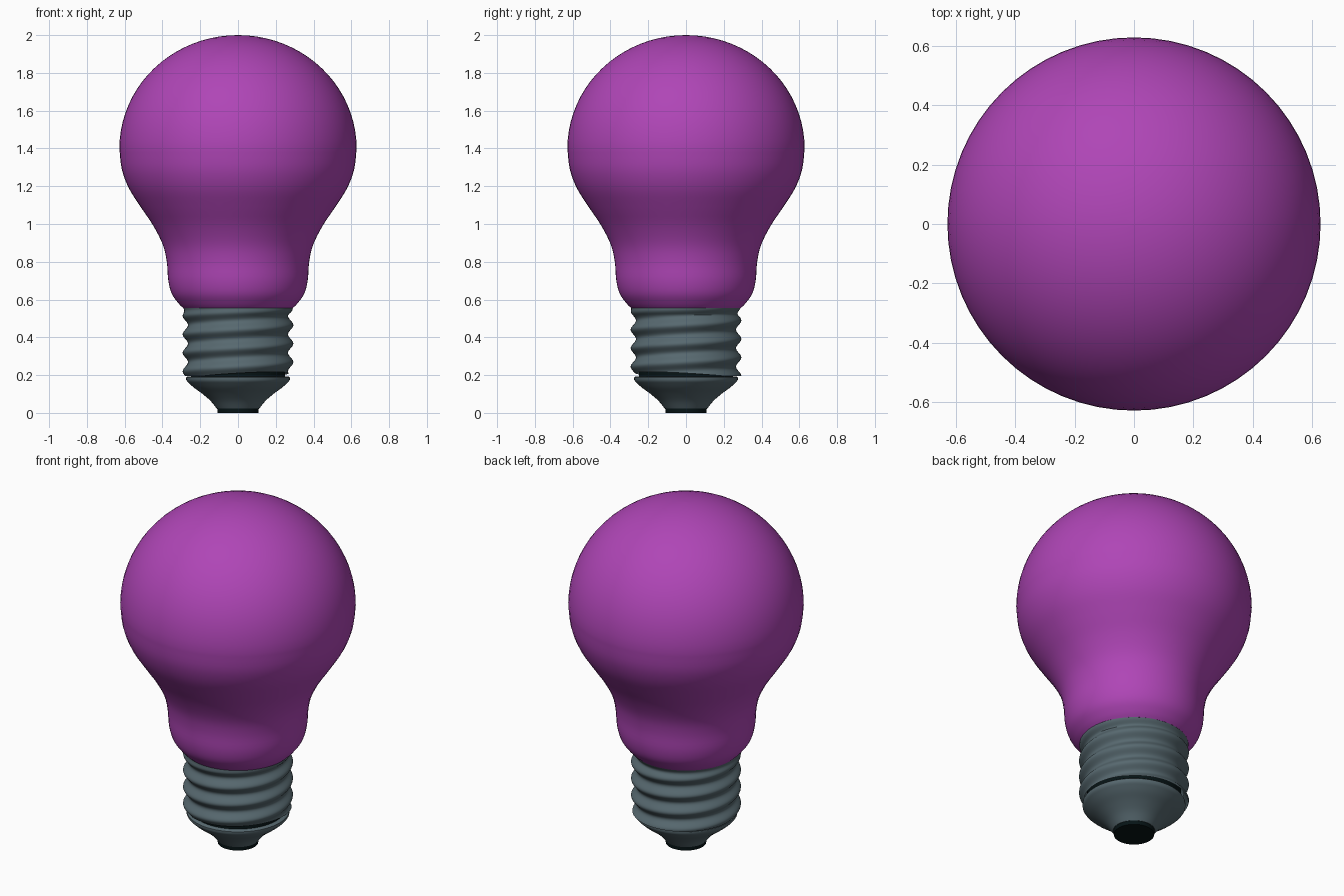
import bpy, bmesh, math
from mathutils import Vector

SEGMENTS = 64

cube = bpy.data.objects.get("Cube")
if cube:
    bpy.data.objects.remove(cube, do_unlink=True)


def make_material(name, rgb):
    mat = bpy.data.materials.new(name)
    mat.use_nodes = True
    color = (*rgb, 1.0)
    mat.diffuse_color = color
    mat.node_tree.nodes["Principled BSDF"].inputs["Base Color"].default_value = color
    return mat


def surface(name, rows, point, mat, caps=True):
    """Closed-around surface: point(row, angle) gives (radius, height)."""
    bm = bmesh.new()
    rings = []
    for row in range(rows):
        ring = []
        for s in range(SEGMENTS):
            a = math.tau * s / SEGMENTS
            r, z = point(row, a)
            ring.append(bm.verts.new((r * math.cos(a), r * math.sin(a), z)))
        rings.append(ring)
    for low, high in zip(rings, rings[1:]):
        for s in range(SEGMENTS):
            n = (s + 1) % SEGMENTS
            bm.faces.new((low[s], low[n], high[n], high[s]))
    if caps:
        bm.faces.new(rings[0][::-1])
        bm.faces.new(rings[-1])
    bmesh.ops.remove_doubles(bm, verts=bm.verts, dist=0.0001)
    bmesh.ops.recalc_face_normals(bm, faces=bm.faces)
    mesh = bpy.data.meshes.new(name)
    bm.to_mesh(mesh)
    bm.free()
    obj = bpy.data.objects.new(name, mesh)
    bpy.context.collection.objects.link(obj)
    mesh.materials.append(mat)
    bpy.ops.object.select_all(action='DESELECT')
    obj.select_set(True)
    bpy.context.view_layer.objects.active = obj
    bpy.ops.object.shade_smooth_by_angle(angle=math.radians(40))
    return obj


def lathe(name, profile, mat):
    return surface(name, len(profile), lambda row, a: profile[row], mat)


def smooth_curve(points, steps=4):
    """Catmull-Rom curve through the profile points."""
    pts = [Vector(p) for p in points]
    pts = [pts[0]] + pts + [pts[-1]]
    out = []
    for p0, p1, p2, p3 in zip(pts, pts[1:], pts[2:], pts[3:]):
        for i in range(steps):
            t = i / steps
            out.append(0.5 * (2 * p1 + (p2 - p0) * t
                              + (2 * p0 - 5 * p1 + 4 * p2 - p3) * t ** 2
                              + (3 * p1 - p0 - 3 * p2 + p3) * t ** 3))
    return out + [pts[-1]]


purple = make_material("purple glass", (0.43, 0.06, 0.47))
steel = make_material("grey metal", (0.095, 0.14, 0.16))
black = make_material("black insulator", (0.002, 0.007, 0.008))

# Glass bulb: flowing neck topped by a rounded dome
neck = smooth_curve([(0.29, 0.555), (0.315, 0.58), (0.35, 0.63), (0.369, 0.7),
                     (0.377, 0.8), (0.398, 0.89), (0.448, 0.99), (0.515, 1.09),
                     (0.578, 1.19), (0.615, 1.29), (0.628, 1.4)])
dome = [(0.628 * math.cos(t), 1.4 + 0.6 * math.sin(t))
        for t in (math.pi / 2 * i / 20 for i in range(1, 20))]
lathe("glass_bulb", neck + dome + [(0.0001, 2.0)], purple)

# Threaded sleeve: helical wave, its lower rim lifting on one side
PITCH, ROWS, TOP = 0.098, 56, 0.556


def thread(row, a):
    lift = max(0.0, math.cos(a + math.pi / 4))
    bottom = 0.195 + 0.022 * lift
    z = bottom + (TOP - bottom) * row / (ROWS - 1)
    wave = math.cos(math.tau * (z - 0.465) / PITCH - a)
    radius = 0.279 + 0.014 * wave
    blend = max(0.0, (z - 0.52) / (TOP - 0.52))
    return radius + (0.29 - radius) * blend, z


surface("screw_thread", ROWS, thread, steel, caps=False)

# Dark core showing in the gap beneath the thread
lathe("insulator_core", [(0.25, 0.17), (0.25, 0.3)], black)

# Flared contact cup
cup = smooth_curve([(0.268, 0.165), (0.235, 0.135), (0.19, 0.102),
                    (0.145, 0.063), (0.112, 0.022)])[::-1]
lathe("contact_cup", cup + [(0.274, 0.175), (0.274, 0.187), (0.268, 0.192)], steel)

# Bottom contact
lathe("contact_tip", [(0.108, 0.0), (0.11, 0.023)], black)
